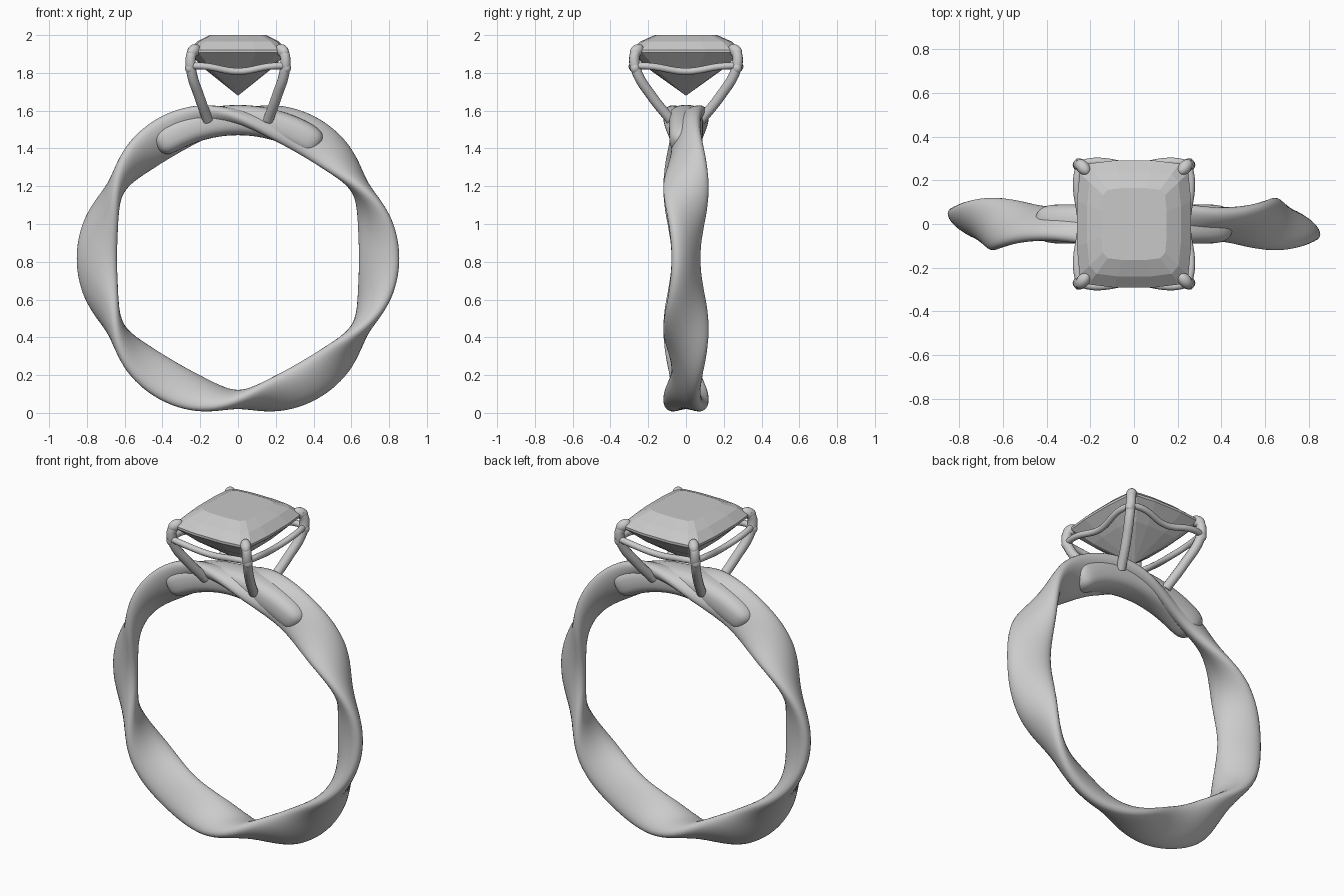
import bpy, bmesh, math
from mathutils import Vector

cube = bpy.data.objects.get("Cube")
if cube:
    bpy.data.objects.remove(cube, do_unlink=True)

CENTRE_Z = 0.818
MID_RADIUS = 0.747


def material(name, grey):
    mat = bpy.data.materials.new(name)
    mat.use_nodes = True
    colour = (grey, grey, grey, 1)
    mat.diffuse_color = colour
    mat.node_tree.nodes["Principled BSDF"].inputs["Base Color"].default_value = colour
    return mat


metal = material("silver metal", 0.6)
crystal = material("grey crystal", 0.58)


def add_object(name, mesh, mat, smooth=True):
    obj = bpy.data.objects.new(name, mesh)
    bpy.context.collection.objects.link(obj)
    mesh.materials.clear()
    mesh.materials.append(mat)
    for poly in mesh.polygons:
        poly.use_smooth = smooth
    return obj


def loft(name, rings, mat, closed=False, smooth=True):
    """Skin a list of equal rings; open lofts get end caps."""
    bm = bmesh.new()
    rows = [[bm.verts.new(p) for p in ring] for ring in rings]
    pairs = list(zip(rows, rows[1:]))
    if closed:
        pairs.append((rows[-1], rows[0]))
    else:
        bm.faces.new(rows[0])
        bm.faces.new(rows[-1])
    count = len(rows[0])
    for low, high in pairs:
        for i in range(count):
            j = (i + 1) % count
            bm.faces.new((low[i], low[j], high[j], high[i]))
    bmesh.ops.remove_doubles(bm, verts=bm.verts, dist=0.0001)
    bmesh.ops.recalc_face_normals(bm, faces=bm.faces)
    mesh = bpy.data.meshes.new(name)
    bm.to_mesh(mesh)
    bm.free()
    return add_object(name, mesh, mat, smooth)


def soften(value, power):
    return math.copysign(abs(value) ** power, value)


def band_section(theta, radius, along, across, turn, power=1.0, sides=28):
    """Oval section of the band, turned about the band's own path."""
    ring = []
    for i in range(sides):
        t = math.tau * i / sides
        u = along * soften(math.cos(t), power)
        v = across * soften(math.sin(t), power)
        r = radius + u * math.cos(turn) + v * math.sin(turn)
        y = -u * math.sin(turn) + v * math.cos(turn)
        ring.append((r * math.cos(theta), y, CENTRE_Z + r * math.sin(theta)))
    return ring


def tube(name, points, radius, mat):
    """Round wire through a few points."""
    curve = bpy.data.curves.new(name, 'CURVE')
    curve.dimensions = '3D'
    curve.bevel_depth = radius
    curve.bevel_resolution = 4
    curve.use_fill_caps = True
    spline = curve.splines.new('BEZIER')
    spline.bezier_points.add(len(points) - 1)
    for bp, p in zip(spline.bezier_points, points):
        bp.co = p
        bp.handle_left_type = bp.handle_right_type = 'AUTO'
    temp = bpy.data.objects.new(name + "_path", curve)
    bpy.context.collection.objects.link(temp)
    bpy.context.view_layer.update()
    graph = bpy.context.evaluated_depsgraph_get()
    mesh = bpy.data.meshes.new_from_object(temp.evaluated_get(graph))
    bpy.data.objects.remove(temp, do_unlink=True)
    mesh.name = name
    return add_object(name, mesh, mat)


def ball(name, centre, size, direction, mat):
    """Ellipsoid bead whose long axis follows a direction."""
    bm = bmesh.new()
    bmesh.ops.create_uvsphere(bm, u_segments=16, v_segments=10, radius=1)
    mesh = bpy.data.meshes.new(name)
    bm.to_mesh(mesh)
    bm.free()
    obj = add_object(name, mesh, mat)
    obj.location = centre
    obj.scale = size
    obj.rotation_euler = Vector(direction).to_track_quat('Z', 'Y').to_euler()


# Wavy band: the oval section rocks to and fro three times around the ring
rings = []
STEPS = 216
for s in range(STEPS):
    a = math.tau * s / STEPS
    turn = math.radians(90 - 59 * math.cos(3 * a))
    rings.append(band_section(a, MID_RADIUS, 0.12, 0.051, turn, 0.95))
loft("wavy_band", rings, metal, closed=True)

# Rounded support bar merged into the top of the band
rings = []
for s in range(61):
    t = -math.cos(math.pi * s / 60)
    a = math.pi / 2 + math.radians(36.5) * t
    size = max(0.02, 1 - abs(t) ** 16) ** 0.5
    rings.append(band_section(a, 0.732, 0.08 * size, 0.09 * size, 0, 0.75))
loft("support_bar", rings, metal)

# Four claws, each with a bead at the rail and a folded tip
for sx, xn in ((-1, "right"), (1, "left")):
    for sy, yn in ((-1, "front"), (1, "back")):
        path = [(0.16, 0.08, 1.55), (0.205, 0.18, 1.675), (0.247, 0.262, 1.81),
                (0.25, 0.274, 1.88), (0.236, 0.26, 1.925)]
        path = [(x * sx, y * sy, z) for x, y, z in path]
        tag = yn + "_" + xn
        tube("claw_" + tag, path, 0.027, metal)
        ball("claw_tip_" + tag, (0.234 * sx, 0.26 * sy, 1.918),
             (0.03, 0.032, 0.044), (-0.6 * sx, -0.7 * sy, 0.5), metal)
        ball("rail_bead_" + tag, (0.255 * sx, 0.27 * sy, 1.827),
             (0.026, 0.026, 0.03), (0, 0, 1), metal)

# Rails sagging between neighbouring claws
for sign, xn, yn in ((-1, "right", "front"), (1, "left", "back")):
    profile = [(-1, 0, 1.838), (-0.7, 0.012, 1.835), (0, -0.008, 1.808),
               (0.7, 0.012, 1.835), (1, 0, 1.838)]
    tube("rail_" + yn, [(0.25 * t, sign * (0.274 + o), z) for t, o, z in profile], 0.018, metal)
    tube("rail_" + xn, [(sign * (0.25 + o), 0.27 * t, z) for t, o, z in profile], 0.018, metal)


def cushion(half_x, half_y, z, corner=0.2):
    """Outline with clipped corners and slightly bowed sides."""
    quarter = [(1, 0.35), (0.95, 1 - corner), (1 - corner, 0.95), (0.35, 1)]
    ring = []
    for sx, sy in ((1, 1), (-1, 1), (-1, -1), (1, -1)):
        pts = quarter if sx * sy > 0 else quarter[::-1]
        ring += [(x * sx * half_x, y * sy * half_y, z) for x, y in pts]
    return ring


# Faceted gem from its point up to the flat table
layers = [(0.0008, 0.0008, 1.68), (0.17, 0.19, 1.815), (0.262, 0.291, 1.908),
          (0.262, 0.291, 1.922), (0.215, 0.24, 1.967), (0.15, 0.165, 2.0)]
loft("gem", [cushion(*layer) for layer in layers], crystal, smooth=False)
